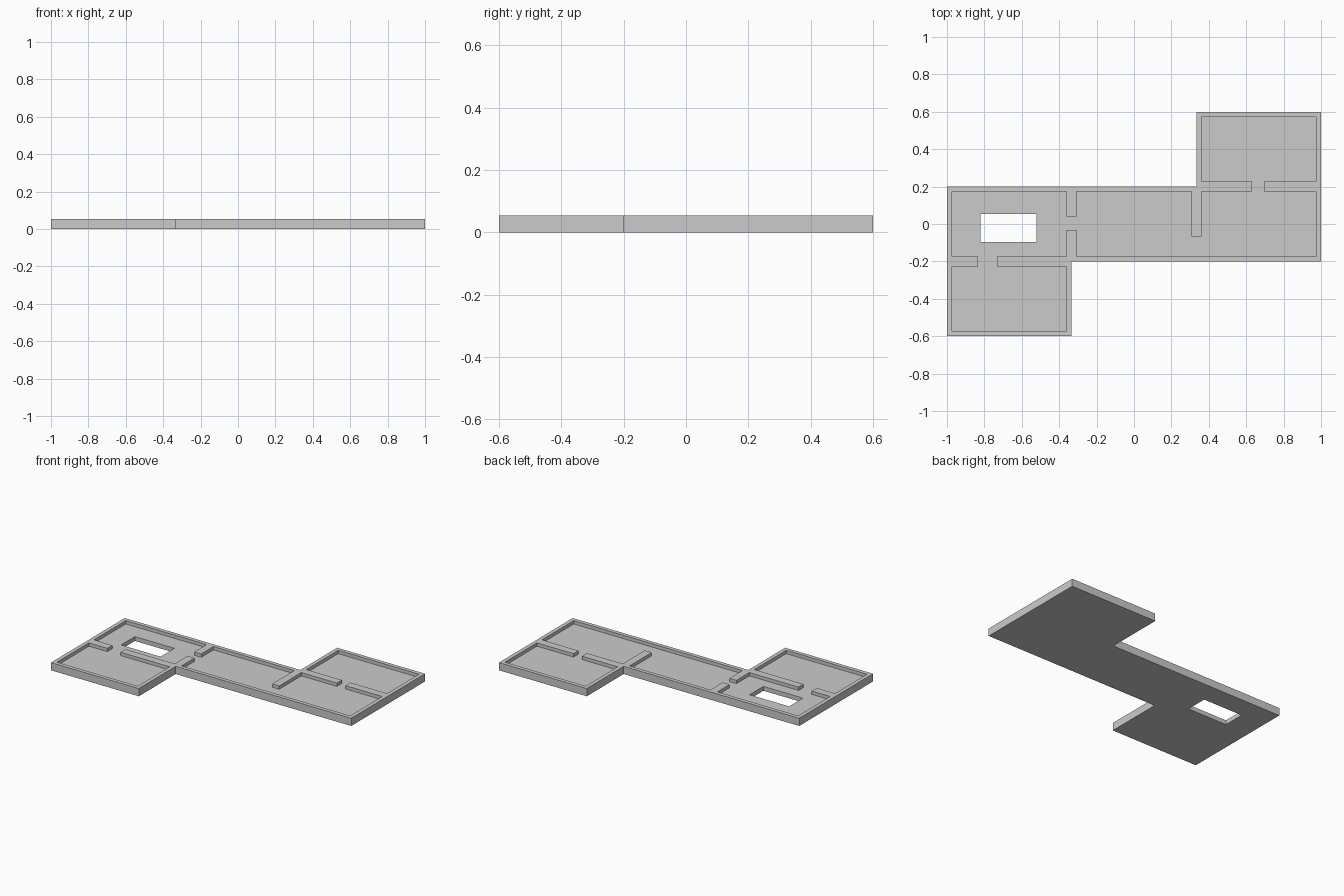
import bpy, bmesh

if "Cube" in bpy.data.objects:
    bpy.data.objects.remove(bpy.data.objects["Cube"])

HEIGHT = 0.053   # top of the walls
FLOOR = 0.03     # level of the room floors


def prism(name, points, z0, z1):
    """Closed prism from a counter-clockwise outline."""
    bm = bmesh.new()
    face = bm.faces.new([bm.verts.new((x, y, z0)) for x, y in points])
    top = bmesh.ops.extrude_face_region(bm, geom=[face], use_keep_orig=True)
    bmesh.ops.translate(bm, vec=(0, 0, z1 - z0),
                        verts=[v for v in top["geom"] if isinstance(v, bmesh.types.BMVert)])
    bmesh.ops.recalc_face_normals(bm, faces=bm.faces[:])
    mesh = bpy.data.meshes.new(name)
    bm.to_mesh(mesh)
    bm.free()
    obj = bpy.data.objects.new(name, mesh)
    bpy.context.collection.objects.link(obj)
    return obj


def cut(target, cutter):
    """Subtract the cutter and discard it."""
    mod = target.modifiers.new(cutter.name, 'BOOLEAN')
    mod.operation, mod.solver, mod.object = 'DIFFERENCE', 'EXACT', cutter
    cutter.hide_render = True
    bpy.context.view_layer.objects.active = target
    bpy.ops.object.modifier_apply(modifier=mod.name)
    bpy.data.objects.remove(cutter)


# Z-shaped block: long middle bar with a wing at each end
half = [(-1, -0.6), (-0.333, -0.6), (-0.333, -0.2), (1, -0.2)]
outline = half + [(-x, -y) for x, y in half]
floor_plan = prism("floor_plan", outline, 0, HEIGHT)

# Rooms joined by doorways, traced as one loop along the wall faces
rooms = [
    (-.973, -.573), (-.36, -.573), (-.36, -.227), (-.733, -.227),   # lower left room
    (-.733, -.173), (-.36, -.173), (-.36, -.033), (-.307, -.033),   # doors to the hall
    (-.307, -.173), (.973, -.173), (.973, .173), (.695, .173),      # hall, right end
    (.695, .227), (.973, .227), (.973, .573), (.36, .573),          # upper right room
    (.36, .227), (.63, .227), (.63, .173), (.36, .173),
    (.36, -.067), (.307, -.067), (.307, .173), (-.307, .173),       # free-standing stub wall
    (-.307, .04), (-.36, .04), (-.36, .173), (-.973, .173),         # left room
    (-.973, -.173), (-.833, -.173), (-.833, -.227), (-.973, -.227),
]
cut(floor_plan, prism("room_cutter", rooms, FLOOR, 0.2))

# Rectangular opening through the left room floor
opening = [(-.82, -.097), (-.52, -.097), (-.52, .053), (-.82, .053)]
cut(floor_plan, prism("opening_cutter", opening, -0.1, 0.2))
